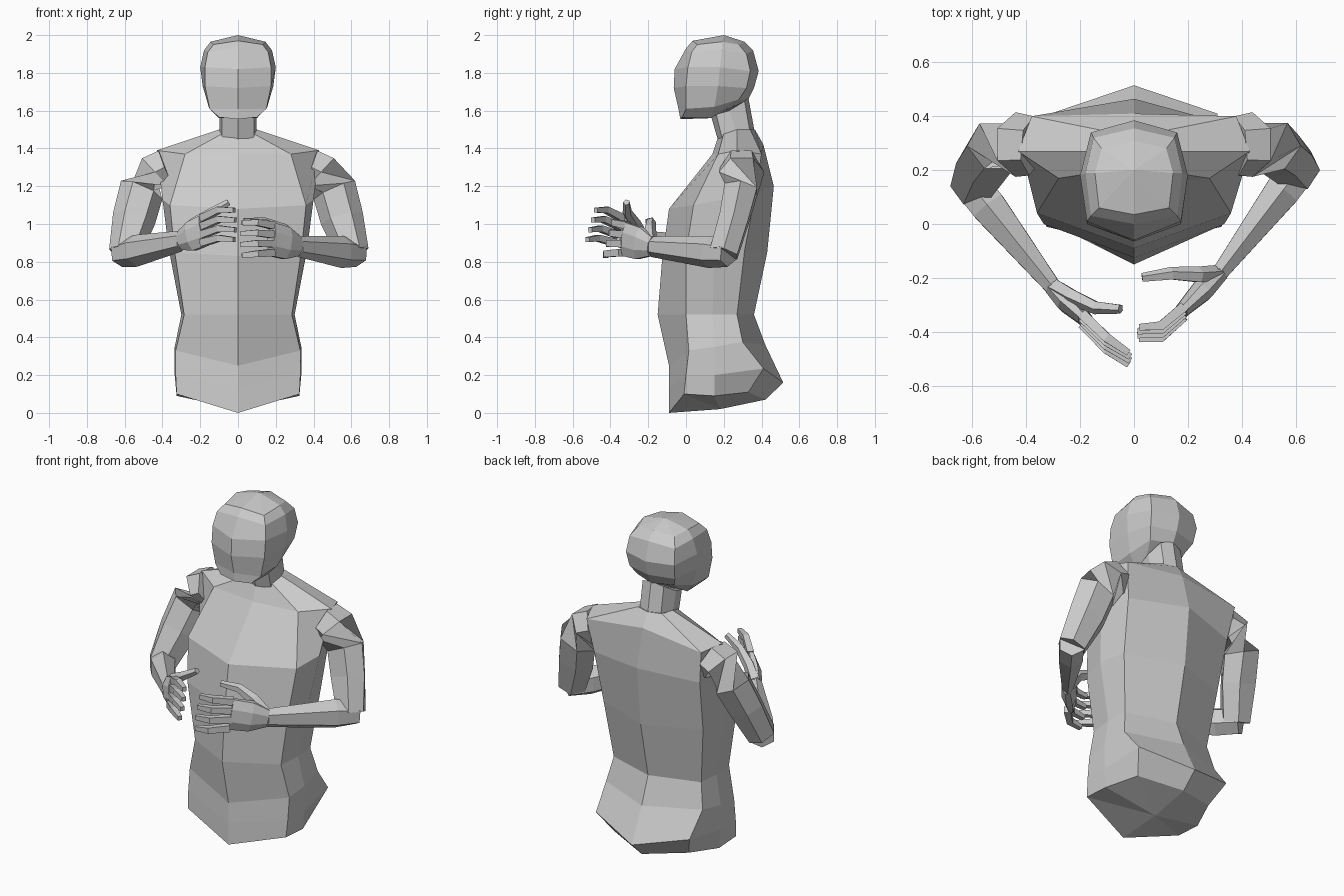
import bpy, bmesh, math
from mathutils import Vector

cube = bpy.data.objects.get("Cube")
if cube:
    bpy.data.objects.remove(cube, do_unlink=True)

clay = bpy.data.materials.new("grey clay")
clay.use_nodes = True
GREY = (0.6, 0.6, 0.6, 1)
clay.diffuse_color = GREY
clay.node_tree.nodes["Principled BSDF"].inputs["Base Color"].default_value = GREY


def loft(name, rings, low=None, high=None):
    """Skin closed rings; each end is one face, or a fan to a given point."""
    bm = bmesh.new()
    loops = [[bm.verts.new(p) for p in ring] for ring in rings]
    n = len(loops[0])
    for a, b in zip(loops, loops[1:]):
        for i in range(n):
            j = (i + 1) % n
            bm.faces.new((a[i], a[j], b[j], b[i]))
    for loop, tip in ((loops[0], low), (loops[-1], high)):
        if tip is None:
            bm.faces.new(loop)
        else:
            c = bm.verts.new(tip)
            for i in range(n):
                bm.faces.new((loop[i], loop[(i + 1) % n], c))
    bmesh.ops.recalc_face_normals(bm, faces=bm.faces)
    mesh = bpy.data.meshes.new(name)
    bm.to_mesh(mesh)
    bm.free()
    mesh.materials.append(clay)
    obj = bpy.data.objects.new(name, mesh)
    bpy.context.collection.objects.link(obj)
    return obj


def mirrored(half):
    """Close a half ring (front centre to back centre) across x = 0."""
    return half + [(-x, y, z) for x, y, z in half[-2:0:-1]]


def tube(name, path, radii, sides=6, turn=0.0):
    """Skin a path; radii are (sideways, upright) at each point."""
    pts = [Vector(p) for p in path]
    rings = []
    for i, p in enumerate(pts):
        d = (pts[min(i + 1, len(pts) - 1)] - pts[max(i - 1, 0)]).normalized()
        ref = Vector((0, 1, 0)) if abs(d.z) > 0.75 else Vector((0, 0, 1))
        side = d.cross(ref).normalized()
        up = side.cross(d)
        ring = []
        for k in range(sides):
            a = 2 * math.pi * k / sides + turn
            ring.append(p + side * math.cos(a) * radii[i][0] + up * math.sin(a) * radii[i][1])
        rings.append(ring)
    return loft(name, rings)


# Torso: front centre, front corner, side, back corner, back centre
torso = [
    [(0, -.09, .0), (.325, -.01, .10), (.325, .15, .09), (.25, .33, .11), (0, .42, .07)],
    [(0, -.09, .13), (.33, 0, .20), (.335, .15, .20), (.31, .41, .235), (0, .515, .16)],
    [(0, -.09, .25), (.33, .015, .33), (.335, .15, .35), (.32, .30, .375), (0, .42, .36)],
    [(0, -.15, .52), (.285, 0, .52), (.30, .14, .52), (.29, .27, .52), (0, .36, .52)],
    [(0, -.125, .83), (.335, 0, .85), (.365, .15, .86), (.33, .31, .86), (0, .43, .85)],
    [(0, -.09, 1.08), (.36, .04, 1.1), (.40, .2, 1.13), (.35, .37, 1.17), (0, .465, 1.2)],
    [(0, .14, 1.37), (.28, .17, 1.37), (.43, .27, 1.39), (.38, .40, 1.37), (0, .41, 1.42)],
    [(0, .17, 1.46), (.08, .2, 1.48), (.10, .27, 1.5), (.08, .34, 1.5), (0, .365, 1.5)],
]
loft("torso", [mirrored(r) for r in torso], low=(0, .18, .02))

# Neck
neck = [
    [(0, .17, 1.44), (.085, .19, 1.46), (.1, .27, 1.48), (.07, .34, 1.48), (0, .365, 1.48)],
    [(0, .13, 1.58), (.085, .16, 1.58), (.095, .23, 1.6), (.07, .31, 1.65), (0, .33, 1.67)],
]
loft("neck", [mirrored(r) for r in neck])

# Head, in the same order around each ring
head = [
    [(0, -.03, 1.555), (.1, -.02, 1.565), (.1, .13, 1.56), (.08, .2, 1.6), (0, .25, 1.62)],
    [(0, -.04, 1.61), (.15, 0, 1.61), (.155, .15, 1.62), (.12, .28, 1.66), (0, .33, 1.66)],
    [(0, -.065, 1.72), (.175, 0, 1.73), (.187, .17, 1.73), (.15, .32, 1.72), (0, .36, 1.72)],
    [(0, -.06, 1.82), (.175, .01, 1.83), (.2, .18, 1.83), (.16, .34, 1.81), (0, .385, 1.81)],
    [(0, 0, 1.93), (.16, .03, 1.91), (.18, .19, 1.92), (.15, .32, 1.9), (0, .355, 1.92)],
    [(0, .035, 1.97), (.13, .06, 1.95), (.145, .19, 1.965), (.12, .28, 1.95), (0, .31, 1.965)],
]
loft("head", [mirrored(r) for r in head], low=(0, .12, 1.56), high=(0, .2, 2.0))


def arm(word, s, elbow, wrist, knuckle, span, mids, tips, thumb):
    """One arm; s is the sign of x, span the half height of the knuckles."""
    ex, ey, ez = elbow
    tube(word + "_upper_arm",
         [(s * .38, .29, 1.30), (s * .44, .295, 1.275), (s * .51, .29, 1.18),
          (s * .55, (.27 + ey) / 2 + .02, 1.03), (s * ex, ey, ez)],
         [(.11, .11), (.12, .115), (.12, .1), (.115, .09), (.085, .085)])
    e, w, k = Vector((s * ex, ey, ez)), Vector(wrist), Vector(knuckle)
    start = e + (e - w).normalized() * .03
    # Forearm tapers to a narrow wrist
    tube(word + "_forearm", [start, e.lerp(w, .2), w],
         [(.075, .07), (.075, .085), (.035, .055)], turn=math.pi / 6)
    # Palm
    tube(word + "_palm", [w, w.lerp(k, .45), k],
         [(.035, .055), (.045, span + .02), (.028, span + .025)], sides=8, turn=math.pi / 8)
    # Four fingers fan down from the top knuckle
    for i, label in enumerate(("index", "middle", "ring", "little")):
        t = 1 - 2 * i / 3
        base = k + Vector((s * .01, .018 * t, span * t))
        mid = Vector(mids) + Vector((0, .022 * t, span * 1.15 * t))
        tip = Vector(tips) + Vector((s * .01 * abs(t), .022 * t, span * 1.2 * t))
        tube(word + "_" + label + "_finger", [base, mid, tip],
             [(.026, .028), (.024, .024), (.017, .018)], sides=4, turn=math.pi / 4)
    # Thumb
    tube(word + "_thumb", [w.lerp(k, .12) + Vector((0, .01, .02))] + thumb,
         [(.035, .045), (.032, .035), (.026, .026), (.018, .018)], sides=5)


arm("left", 1, (.61, .20, .845), (.32, -.18, .88), (.175, -.325, .92), .072,
    (.10, -.40, .925), (.01, -.405, .92),
    [(.24, -.19, .97), (.14, -.185, 1.01), (.03, -.2, 1.015)])
arm("right", -1, (.60, .14, .845), (-.30, -.235, .91), (-.18, -.355, .965), .065,
    (-.10, -.445, 1.0), (-.01, -.50, .995),
    [(-.23, -.27, 1.0), (-.14, -.31, 1.06), (-.05, -.315, 1.115)])
